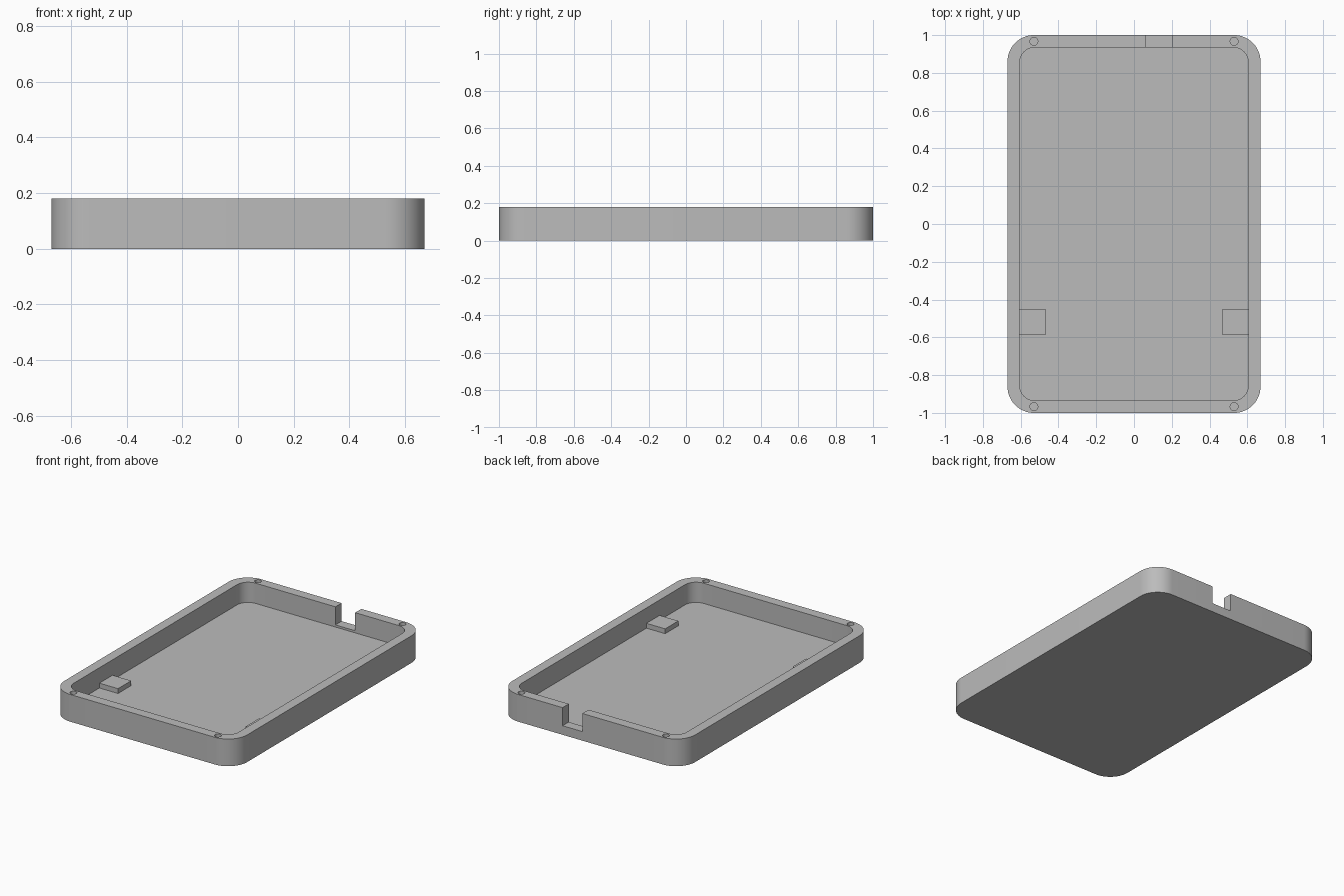
import bpy, bmesh, math

if "Cube" in bpy.data.objects:
    bpy.data.objects.remove(bpy.data.objects["Cube"], do_unlink=True)

HALF_X, HALF_Y, HEIGHT = 0.67, 1.0, 0.18
WALL, FLOOR = 0.065, 0.046

grey = bpy.data.materials.new("plain grey")
grey.use_nodes = True
colour = (0.5, 0.5, 0.5, 1)
grey.diffuse_color = colour
grey.node_tree.nodes["Principled BSDF"].inputs["Base Color"].default_value = colour


def rounded_outline(hx, hy, r, steps=16):
    """Points of a rounded rectangle, counter-clockwise."""
    pts = []
    for i, (sx, sy) in enumerate([(1, 1), (-1, 1), (-1, -1), (1, -1)]):
        for k in range(steps + 1):
            a = math.pi / 2 * (i + k / steps)
            pts.append((sx * (hx - r) + r * math.cos(a), sy * (hy - r) + r * math.sin(a)))
    return pts


def circle(cx, cy, r, steps=24):
    angles = [2 * math.pi * k / steps for k in range(steps)]
    return [(cx + r * math.cos(a), cy + r * math.sin(a)) for a in angles]


def rectangle(x0, x1, y0, y1):
    return [(x0, y0), (x1, y0), (x1, y1), (x0, y1)]


def prism(name, outline, z0, z1):
    """Extrude a flat outline from z0 up to z1."""
    bm = bmesh.new()
    face = bm.faces.new([bm.verts.new((x, y, z0)) for x, y in outline])
    top = bmesh.ops.extrude_face_region(bm, geom=[face])["geom"]
    verts = [v for v in top if isinstance(v, bmesh.types.BMVert)]
    bmesh.ops.translate(bm, vec=(0, 0, z1 - z0), verts=verts)
    bmesh.ops.recalc_face_normals(bm, faces=bm.faces)
    mesh = bpy.data.meshes.new(name)
    bm.to_mesh(mesh)
    bm.free()
    mesh.materials.append(grey)
    obj = bpy.data.objects.new(name, mesh)
    bpy.context.collection.objects.link(obj)
    return obj


def cut(target, cutter):
    """Subtract the cutter for good, then discard it."""
    cutter.hide_render = True
    mod = target.modifiers.new("cut", "BOOLEAN")
    mod.operation, mod.solver, mod.object = "DIFFERENCE", "EXACT", cutter
    bpy.context.view_layer.objects.active = target
    bpy.ops.object.modifier_apply(modifier=mod.name)
    bpy.data.objects.remove(cutter, do_unlink=True)


# Tray body with its hollow
tray = prism("tray", rounded_outline(HALF_X, HALF_Y, 0.14), 0, HEIGHT)
cut(tray, prism("hollow_cutter",
                rounded_outline(HALF_X - WALL, HALF_Y - WALL, 0.08), FLOOR, HEIGHT + 0.1))

# Cable notch in the back wall
cut(tray, prism("notch_cutter", rectangle(0.06, 0.205, 0.9, 1.1), 0.06, HEIGHT + 0.1))

# Screw holes in the rim
for sx in (-1, 1):
    for sy in (-1, 1):
        cut(tray, prism("hole_cutter", circle(sx * 0.53, sy * 0.967, 0.021), 0.06, HEIGHT + 0.1))

# Smooth corners, crisp edges
bpy.ops.object.select_all(action="DESELECT")
tray.select_set(True)
bpy.context.view_layer.objects.active = tray
bpy.ops.object.shade_smooth_by_angle(angle=math.radians(30))

# Support pads on the floor against the side walls
for side, s in (("left", 1), ("right", -1)):
    x0, x1 = sorted((s * 0.468, s * (HALF_X - WALL + 0.01)))
    prism(side + "_support_pad", rectangle(x0, x1, -0.588, -0.45), FLOOR - 0.01, FLOOR + 0.032)
